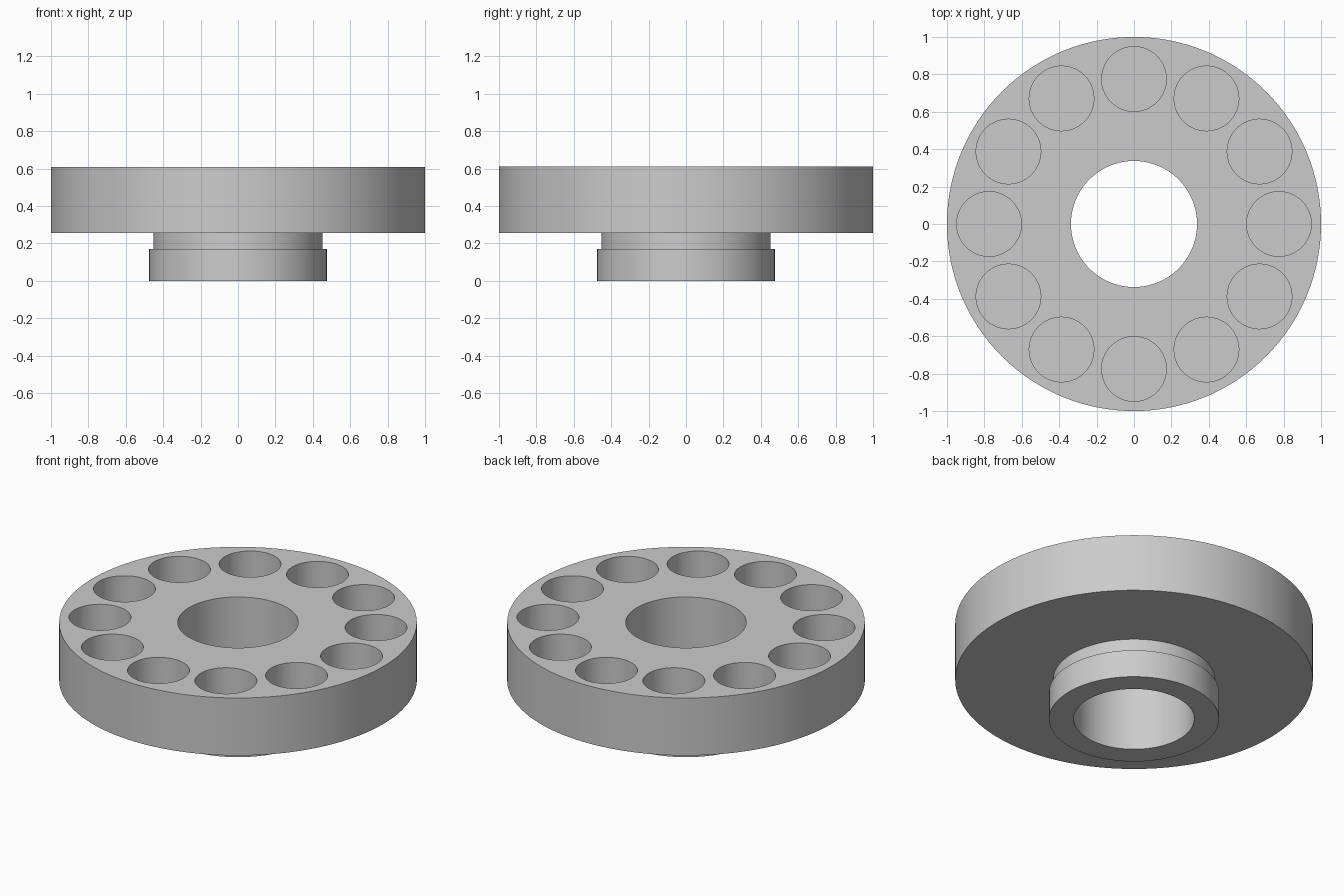
import bpy, bmesh, math

SEGMENTS = 128
POCKETS = 12
POCKET_RADIUS = 0.173
POCKET_CIRCLE = 0.775
POCKET_FLOOR = 0.35
TOP = 0.61

cube = bpy.data.objects.get("Cube")
if cube:
    bpy.data.objects.remove(cube, do_unlink=True)

grey = bpy.data.materials.new("plain grey")
grey.use_nodes = True
colour = (0.6, 0.6, 0.6, 1)
grey.diffuse_color = colour
grey.node_tree.nodes["Principled BSDF"].inputs["Base Color"].default_value = colour


def make_object(name, bm):
    bmesh.ops.recalc_face_normals(bm, faces=bm.faces)
    mesh = bpy.data.meshes.new(name)
    bm.to_mesh(mesh)
    bm.free()
    mesh.materials.append(grey)
    obj = bpy.data.objects.new(name, mesh)
    bpy.context.collection.objects.link(obj)
    return obj


def lathe(name, profile):
    """Turn a closed (radius, height) profile around the z axis."""
    bm = bmesh.new()
    verts = [bm.verts.new((r, 0, z)) for r, z in profile]
    edges = [bm.edges.new((a, b)) for a, b in zip(verts, verts[1:] + verts[:1])]
    bmesh.ops.spin(bm, geom=verts + edges, cent=(0, 0, 0), axis=(0, 0, 1),
                   angle=math.tau, steps=SEGMENTS, use_merge=True)
    bmesh.ops.remove_doubles(bm, verts=bm.verts, dist=0.0001)
    return make_object(name, bm)


# Disc, neck and foot flange turned as one body around the open bore
hub = lathe("pocketed_hub", [
    (0.337, 0), (0.475, 0), (0.475, 0.17), (0.452, 0.17),
    (0.452, 0.255), (1, 0.255), (1, TOP), (0.337, TOP)])

# Ring of round blind pockets cut into the top
bm = bmesh.new()
height = 0.5
for i in range(POCKETS):
    angle = math.tau * i / POCKETS
    ring = bmesh.ops.create_cone(bm, cap_ends=True, segments=64, depth=height,
                                 radius1=POCKET_RADIUS, radius2=POCKET_RADIUS)
    bmesh.ops.translate(bm, verts=ring["verts"], vec=(
        POCKET_CIRCLE * math.cos(angle), POCKET_CIRCLE * math.sin(angle),
        POCKET_FLOOR + height / 2))
cutter = make_object("pocket_cutter", bm)
cutter.hide_render = True

cut = hub.modifiers.new("pockets", "BOOLEAN")
cut.operation = "DIFFERENCE"
cut.solver = "EXACT"
cut.object = cutter

# Apply the cut, then smooth the round walls and keep the rims sharp
bpy.ops.object.select_all(action="DESELECT")
hub.select_set(True)
bpy.context.view_layer.objects.active = hub
bpy.ops.object.modifier_apply(modifier=cut.name)
bpy.data.objects.remove(cutter, do_unlink=True)
bpy.ops.object.shade_smooth_by_angle(angle=math.radians(30))
